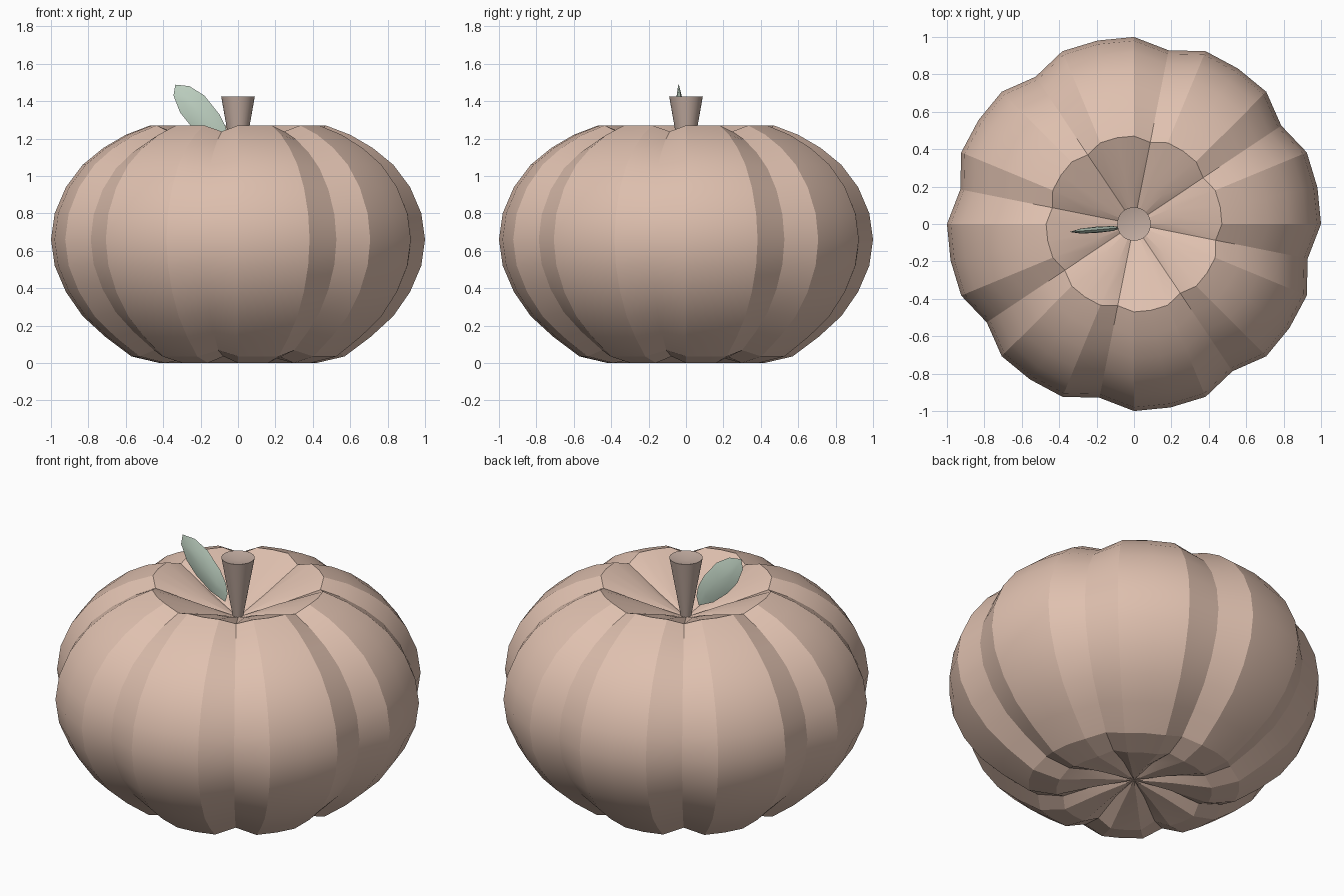
import bpy, math

if "Cube" in bpy.data.objects:
    bpy.data.objects.remove(bpy.data.objects["Cube"])

SEG = 32


def material(name, color):
    m = bpy.data.materials.new(name)
    m.diffuse_color = (*color, 1)
    m.use_nodes = True
    m.node_tree.nodes["Principled BSDF"].inputs["Base Color"].default_value = m.diffuse_color
    return m


def make_object(name, verts, faces, mat, angle):
    me = bpy.data.meshes.new(name)
    me.from_pydata(verts, [], faces)
    me.materials.append(mat)
    ob = bpy.data.objects.new(name, me)
    bpy.context.collection.objects.link(ob)
    bpy.ops.object.select_all(action='DESELECT')
    ob.select_set(True)
    bpy.context.view_layer.objects.active = ob
    bpy.ops.object.mode_set(mode='EDIT')
    bpy.ops.mesh.select_all(action='SELECT')
    bpy.ops.mesh.normals_make_consistent(inside=False)
    bpy.ops.object.mode_set(mode='OBJECT')
    bpy.ops.object.shade_smooth_by_angle(angle=math.radians(angle))
    return ob


def loft(rings, start, end):
    """Skin equal-length point rings, closing each end on a pole."""
    n = len(rings[0])
    verts = [start] + [p for r in rings for p in r] + [end]
    last = len(verts) - 1
    faces = []
    for i in range(n):
        j = (i + 1) % n
        faces.append((0, 1 + j, 1 + i))
        for k in range(len(rings) - 1):
            a, b = 1 + k * n, 1 + (k + 1) * n
            faces.append((a + i, a + j, b + j, b + i))
        a = 1 + (len(rings) - 1) * n
        faces.append((a + i, a + j, last))
    return verts, faces


def circle(r, z, n=SEG):
    return [(r * math.cos(math.tau * i / n), r * math.sin(math.tau * i / n), z)
            for i in range(n)]


# Pumpkin body: revolved profile, every fourth meridian pulled in as a groove
MID = 0.66
profile = [(0.21, 0.04), (0.42, 0.0), (0.57, 0.035), (0.71, 0.14), (0.83, 0.25),
           (0.92, 0.38), (0.98, 0.52), (1.0, 0.66), (0.98, 0.80), (0.92, 0.94),
           (0.83, 1.06), (0.72, 1.15), (0.60, 1.22), (0.47, 1.27), (0.22, 1.17)]
rings = []
for r, z in profile:
    ring = circle(r, z)
    for i in range(3, SEG, 4):
        x, y, _ = ring[i]
        ring[i] = (x * 0.947, y * 0.947, MID + (z - MID) * 0.947)
    rings.append(ring)
body = loft(rings, (0, 0, 0.07), (0, 0, 1.07))
make_object("pumpkin_body", *body, material("rind", (0.74, 0.53, 0.43)), 17)

# Stem: flared cone with a shallow dished top
stem = loft([circle(0.025, 1.06), circle(0.09, 1.425)], (0, 0, 1.06), (0, 0, 1.405))
make_object("stem", *stem, material("stem_brown", (0.55, 0.42, 0.36)), 30)

# Leaf: thin lens-shaped blade leaning away from the stem
outline = [(-0.07, 1.15), (-0.055, 1.20), (-0.065, 1.26), (-0.10, 1.33),
           (-0.18, 1.43), (-0.26, 1.48), (-0.335, 1.488), (-0.345, 1.43),
           (-0.31, 1.34), (-0.25, 1.265), (-0.16, 1.19)]
CX, CZ = -0.2, 1.33


def leaf_ring(scale, bulge):
    pts = []
    for x, z in outline:
        x, z = CX + (x - CX) * scale, CZ + (z - CZ) * scale
        pts.append((x, -0.015 + 0.08 * x + bulge, z))
    return pts


leaf = loft([leaf_ring(0.6, -0.013), leaf_ring(1, 0), leaf_ring(0.6, 0.013)],
            (CX, -0.048, CZ), (CX, -0.014, CZ))
make_object("leaf", *leaf, material("leaf_green", (0.56, 0.69, 0.58)), 40)
